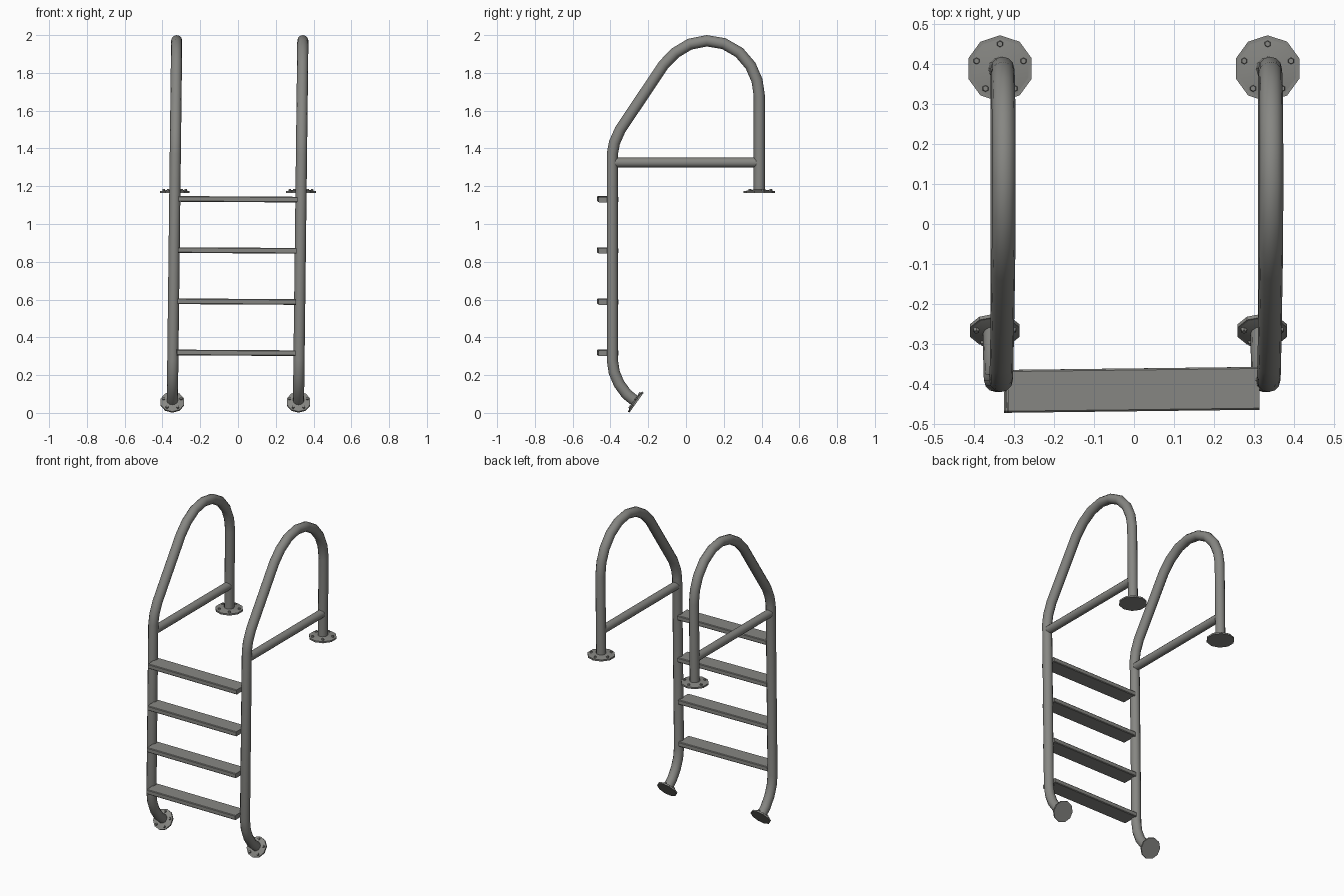
import bpy, bmesh, math
from mathutils import Vector, Matrix

if "Cube" in bpy.data.objects:
    bpy.data.objects.remove(bpy.data.objects["Cube"])

steel = bpy.data.materials.new("steel grey")
steel.diffuse_color = (0.24, 0.24, 0.225, 1)
steel.use_nodes = True
steel.node_tree.nodes["Principled BSDF"].inputs["Base Color"].default_value = steel.diffuse_color


def finish(name, bm, angle=40):
    bmesh.ops.recalc_face_normals(bm, faces=bm.faces)
    me = bpy.data.meshes.new(name)
    bm.to_mesh(me)
    bm.free()
    ob = bpy.data.objects.new(name, me)
    bpy.context.collection.objects.link(ob)
    me.materials.append(steel)
    bpy.ops.object.select_all(action='DESELECT')
    ob.select_set(True)
    bpy.context.view_layer.objects.active = ob
    bpy.ops.object.shade_smooth_by_angle(angle=math.radians(angle))
    return ob


def lean(side, z):
    """x of a rail at height z: the whole ladder leans slightly to +x."""
    return side * 0.334 + 0.012 * (z - 1.2)


def tube(name, side, path, r, sides=12):
    """Sweep a circle along (y, z) points."""
    bm = bmesh.new()
    pts = [Vector((lean(side, z), y, z)) for y, z in path]
    rings = []
    for i, p in enumerate(pts):
        a = (p - pts[i - 1]).normalized() if i else (pts[1] - p).normalized()
        b = (pts[i + 1] - p).normalized() if i < len(pts) - 1 else a
        t = (a + b).normalized()
        u = Vector((1, 0, 0))
        u = (u - t * u.dot(t)).normalized()
        v = t.cross(u)
        k = r / max(t.dot(a), 0.5)
        rings.append([bm.verts.new(p + u * r * math.cos(w) + v * k * math.sin(w))
                      for w in (2 * math.pi * j / sides for j in range(sides))])
    for q, s in zip(rings, rings[1:]):
        for j in range(sides):
            n = (j + 1) % sides
            bm.faces.new((q[j], q[n], s[n], s[j]))
    bm.faces.new(rings[0])
    bm.faces.new(rings[-1])
    return finish(name, bm)


def flange(name, centre, up, r):
    """Shallow ten-sided disc with a ring of bolts, facing along up."""
    bm = bmesh.new()
    bmesh.ops.create_cone(bm, cap_ends=True, segments=10, radius1=r, radius2=r,
                          depth=0.010, matrix=Matrix.Translation((0, 0, 0.005)))
    bmesh.ops.create_cone(bm, cap_ends=True, segments=10, radius1=r * 0.97,
                          radius2=0.032, depth=0.008,
                          matrix=Matrix.Translation((0, 0, 0.013)))
    for i in range(5):
        w = math.radians(90 + 72 * i)
        bmesh.ops.create_cone(
            bm, cap_ends=True, segments=6, radius1=0.009, radius2=0.007, depth=0.012,
            matrix=Matrix.Translation((0.74 * r * math.cos(w), 0.74 * r * math.sin(w), 0.014)))
    rot = Vector((0, 0, 1)).rotation_difference(Vector(up)).to_matrix().to_4x4()
    bmesh.ops.transform(bm, matrix=Matrix.Translation(centre) @ rot, verts=bm.verts)
    return finish(name, bm, 30)


# Handrail path from pool foot, over the arch, down to the deck
rail = [(-0.268, 0.062), (-0.315, 0.10), (-0.355, 0.155), (-0.380, 0.215), (-0.390, 0.28),
        (-0.390, 1.37), (-0.379, 1.43), (-0.348, 1.50), (-0.118, 1.843), (-0.058, 1.905),
        (0.020, 1.952), (0.110, 1.970), (0.200, 1.955), (0.282, 1.908), (0.342, 1.838),
        (0.376, 1.760), (0.388, 1.68), (0.388, 1.17)]

for side, label in ((-1, "left"), (1, "right")):
    tube(label + "_rail", side, rail, 0.0295)
    tube(label + "_cross_bar", side, [(-0.385, 1.325), (0.385, 1.325)], 0.026)
    flange(label + "_deck_flange", (lean(side, 1.165), 0.388, 1.165), (0, 0, 1), 0.083)
    flange(label + "_foot_flange", (lean(side, 0.06), -0.262, 0.054),
           (0, -0.81, 0.58), 0.065)

# Steps
for i in range(4):
    z = 0.318 + 0.271 * i
    bm = bmesh.new()
    bmesh.ops.create_cube(bm, size=1)
    bmesh.ops.scale(bm, vec=(0.628, 0.107, 0.030), verts=bm.verts)
    bmesh.ops.bevel(bm, geom=[e for e in bm.edges
                              if abs(e.verts[0].co.x - e.verts[1].co.x) > 0.1],
                    offset=0.004, segments=1, affect='EDGES')
    m = (Matrix.Translation((lean(0, z), -0.414, z))
         @ Matrix.Rotation(0.012, 4, 'Z') @ Matrix.Rotation(0.006, 4, 'Y'))
    bmesh.ops.transform(bm, matrix=m, verts=bm.verts)
    finish("step_%d" % (i + 1), bm, 30)
